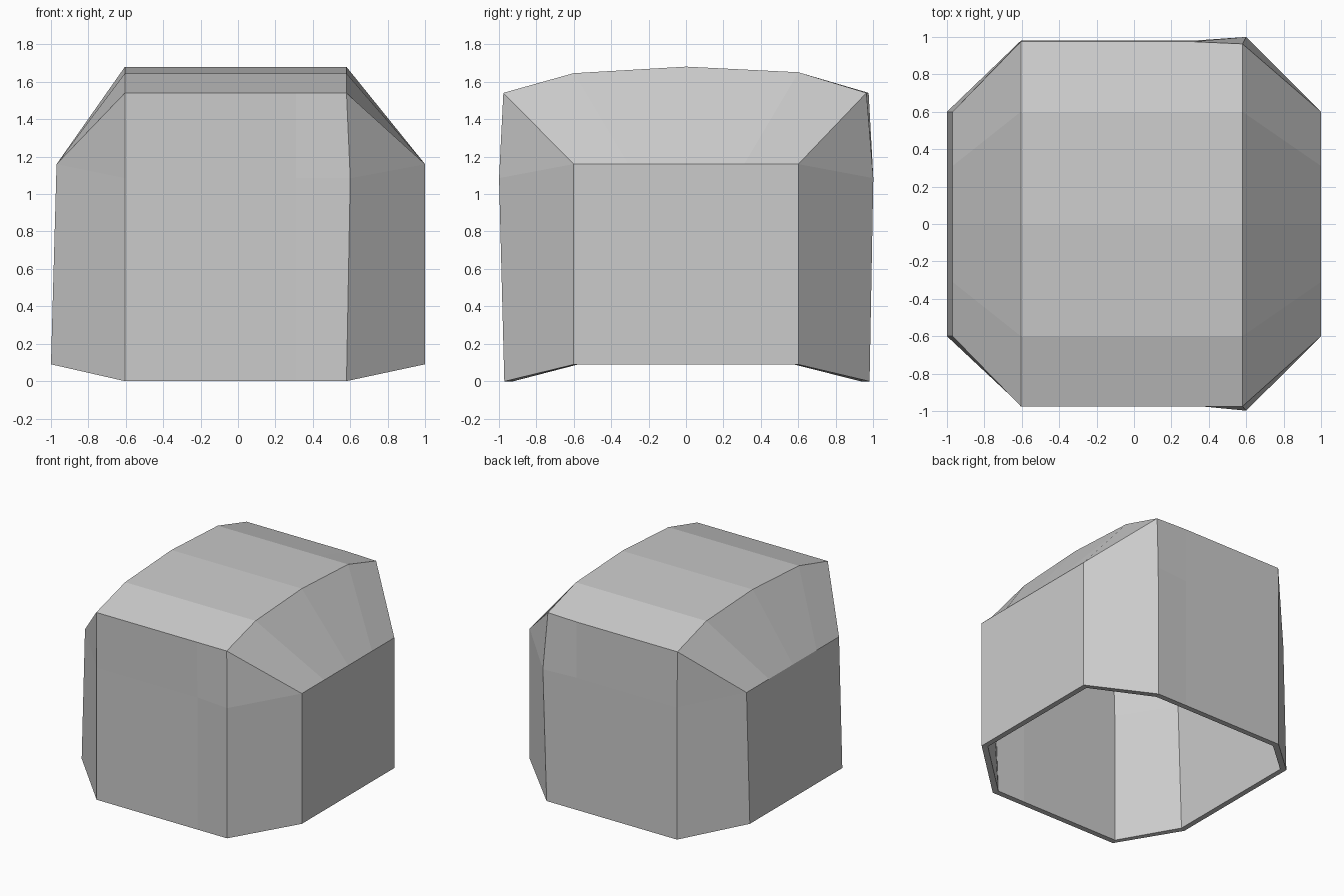
import bpy, bmesh

if "Cube" in bpy.data.objects:
    bpy.data.objects.remove(bpy.data.objects["Cube"])

# Cross-sections in (y, z), running front bottom -> over the roof -> back bottom
def middle(front=-0.97, back=0.98, top_back=0.975):
    return [(-0.97, 0), (front, 1.085), (-0.975, 1.54), (-0.6, 1.645), (0, 1.68),
            (0.6, 1.65), (top_back, 1.54), (back, 1.085), (0.98, 0)]

end = [(-0.6, 0.09), (-0.6, 1.16), (-0.6, 1.16), (-0.31, 1.16), (0, 1.16),
       (0.31, 1.16), (0.6, 1.16), (0.6, 1.16), (0.6, 0.09)]

# Slight irregularities: left side leans in, right-hand corners bulge
rows = [
    ([-1.0] + [-0.97] * 7 + [-1.0], end),
    ([-0.605] * 9, middle()),
    ([0.31] * 9, middle()),
    ([0.58, 0.6] + [0.58] * 5 + [0.6, 0.58], middle(-0.998, 1.0, 0.963)),
    ([1.0] * 9, end),
]

# Loft the sections into an open-bottomed shell
bm = bmesh.new()
grid = [[bm.verts.new((x, y, z)) for x, (y, z) in zip(xs, sec)] for xs, sec in rows]
for a, b in zip(grid, grid[1:]):
    for i in range(8):
        bm.faces.new((a[i], b[i], b[i + 1], a[i + 1]))

# Flat left and right walls
for row in (grid[0], grid[-1]):
    bm.faces.new(row)
bmesh.ops.remove_doubles(bm, verts=bm.verts[:], dist=0.001)
bmesh.ops.recalc_face_normals(bm, faces=bm.faces[:])
# An open shell can come out inverted: make the roof face up
roof = max(bm.faces, key=lambda f: f.calc_center_median().z)
if roof.normal.z < 0:
    bmesh.ops.reverse_faces(bm, faces=bm.faces[:])

mesh = bpy.data.meshes.new("hollow_shell")
bm.to_mesh(mesh)
bm.free()
shell = bpy.data.objects.new("hollow_shell", mesh)
bpy.context.collection.objects.link(shell)

# Wall thickness, grown inward
solid = shell.modifiers.new("wall", "SOLIDIFY")
solid.thickness = 0.045
solid.offset = -1
solid.use_even_offset = True
